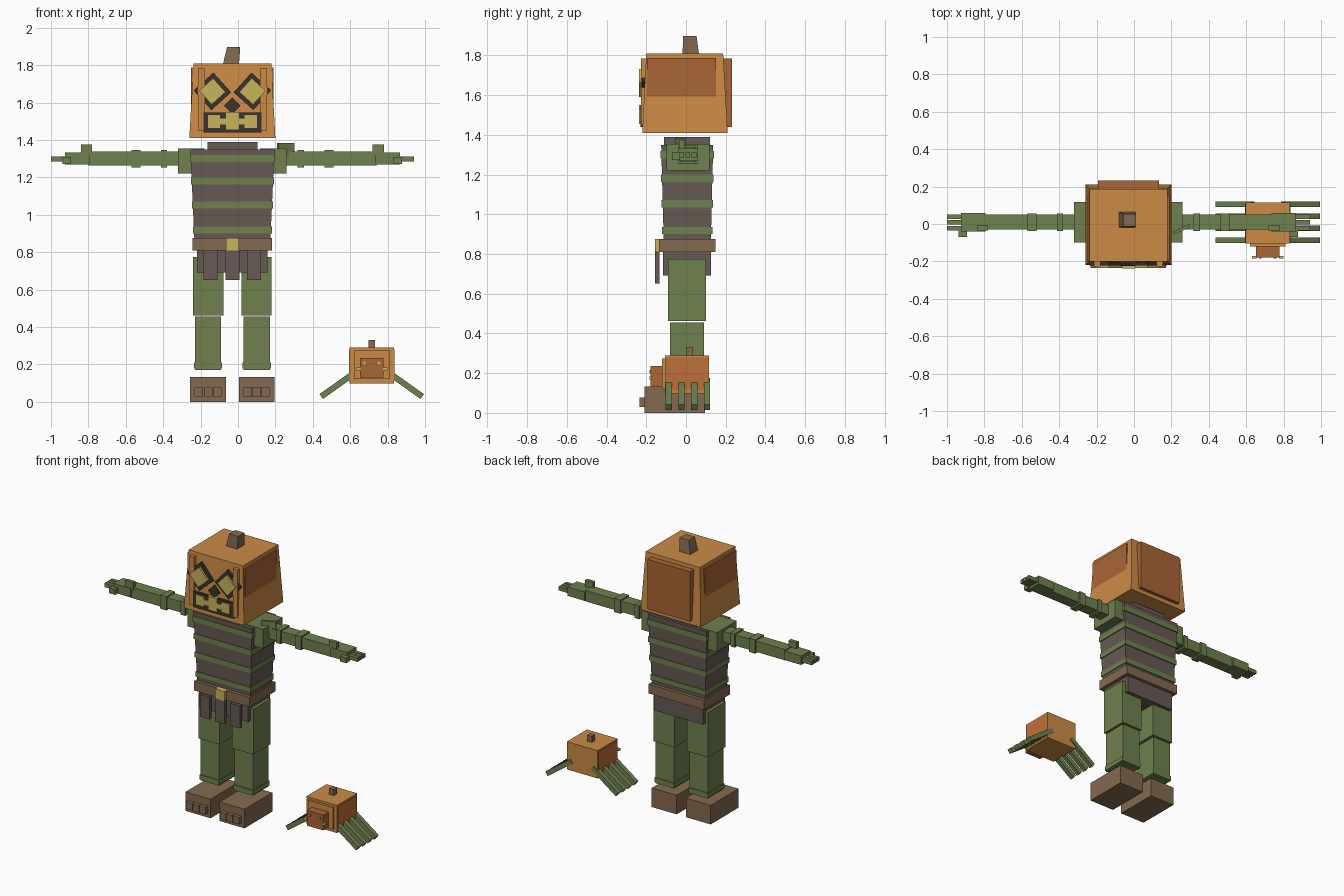
import bpy
import bmesh
from math import radians, atan2, hypot
from mathutils import Matrix, Vector

cube = bpy.data.objects.get("Cube")
if cube:
    bpy.data.objects.remove(cube, do_unlink=True)

CX = -0.03  # middle plane of the figure


def material(name, hex_code):
    def lin(i):
        c = int(hex_code[i:i + 2], 16) / 255
        return c / 12.92 if c <= 0.04045 else ((c + 0.055) / 1.055) ** 2.4
    colour = (lin(0), lin(2), lin(4), 1)
    m = bpy.data.materials.new(name)
    m.use_nodes = True
    m.diffuse_color = colour
    m.node_tree.nodes["Principled BSDF"].inputs["Base Color"].default_value = colour
    return m


ORANGE = material("orange", "CC8B45")
RUST = material("rust orange", "A96636")
AMBER = material("deep amber", "C07038")
GREEN = material("moss green", "6E814E")
CLOTH = material("grey brown cloth", "675A55")
BROWN = material("leather brown", "846A50")
YELLOW = material("yellow", "C8B45B")
BLACK = material("charcoal", "3A342D")


def box(name, x, y, z, mat, rot=None, top=None):
    """Box from ranges; top gives the x and y ranges of the upper face."""
    bm = bmesh.new()
    bmesh.ops.create_cube(bm, size=1)
    centre = Vector((sum(x) / 2, sum(y) / 2, sum(z) / 2))
    for v in bm.verts:
        rx, ry = top if top and v.co.z > 0 else (x, y)
        v.co = Vector((rx[v.co.x > 0], ry[v.co.y > 0], z[v.co.z > 0])) - centre
    if rot:
        bmesh.ops.rotate(bm, verts=bm.verts, matrix=Matrix.Rotation(radians(rot[0]), 3, rot[1]))
    me = bpy.data.meshes.new(name)
    bm.to_mesh(me)
    bm.free()
    me.materials.append(mat)
    ob = bpy.data.objects.new(name, me)
    ob.location = centre
    bpy.context.collection.objects.link(ob)
    return ob


def pair(name, x, y, z, mat, rot=None):
    """Box given by distance from the middle plane, built on both sides."""
    for side, s in (("left", 1), ("right", -1)):
        xs = sorted((CX + s * x[0], CX + s * x[1]))
        box(side + "_" + name, xs, y, z, mat, (s * rot[0], rot[1]) if rot else None)


def mid(name, half, y, z, mat, **kw):
    return box(name, (CX - half, CX + half), y, z, mat, **kw)


# Head shell with raised panels and stem
mid("head", 0.23, (-0.22, 0.21), (1.41, 1.81), ORANGE,
    top=((CX - 0.208, CX + 0.208), (-0.2, 0.187)))
mid("head_back_panel", 0.163, (0.15, 0.232), (1.44, 1.785), RUST)
pair("head_side_panel", (0.15, 0.22), (-0.197, 0.15), (1.45, 1.787), RUST)
pair("face_strip", (0.15, 0.184), (-0.227, -0.19), (1.45, 1.785), ORANGE)
box("head_stem", (-0.082, 0.005), (-0.018, 0.066), (1.80, 1.898), BROWN,
    top=((-0.058, 0.012), (-0.014, 0.053)))

# Carved face
eye, glow = 0.142 / 2, 0.1 / 2
for name, r, y, mat in (("eye_socket", eye, (-0.222, -0.2), BLACK),
                        ("eye_glow", glow, (-0.236, -0.21), YELLOW)):
    pair(name, (0.107 - r, 0.107 + r), y, (1.66 - r, 1.66 + r), mat, (42, 'Y'))
mid("nose", 0.031, (-0.224, -0.2), (1.552, 1.614), BLACK, rot=(45, 'Y'))
mid("mouth", 0.155, (-0.229, -0.2), (1.44, 1.548), BLACK)
mid("mouth_glow_bar", 0.12, (-0.235, -0.21), (1.482, 1.516), YELLOW)
mid("middle_tooth", 0.035, (-0.237, -0.21), (1.455, 1.55), YELLOW)
pair("tooth", (0.066, 0.131), (-0.236, -0.21), (1.465, 1.535), YELLOW)

# Torso with wrapped bands
mid("neck", 0.133, (-0.11, 0.12), (1.33, 1.39), CLOTH)
mid("torso", 0.203, (-0.112, 0.125), (0.86, 1.35), CLOTH,
    top=((CX - 0.225, CX + 0.225), (-0.125, 0.137)))
for i, z in enumerate((0.9, 1.035, 1.162, 1.282)):
    grow = 0.022 * (z - 0.86) / 0.49
    mid(f"torso_band_{i + 1}", 0.209 + grow, (-0.119 - grow / 2, 0.132 + grow / 2),
        (z, z + 0.037), GREEN)

# Belt, buckle, skirt and pouches
mid("belt", 0.213, (-0.135, 0.148), (0.81, 0.875), BROWN)
mid("buckle", 0.035, (-0.157, -0.12), (0.81, 0.876), YELLOW)
mid("skirt", 0.188, (-0.115, 0.125), (0.692, 0.82), CLOTH)
mid("middle_tasset", 0.037, (-0.157, -0.135), (0.652, 0.812), CLOTH)
pair("tasset", (0.079, 0.154), (-0.155, -0.133), (0.652, 0.808), CLOTH)

# Legs and boots
pair("thigh", (0.048, 0.21), (-0.09, 0.10), (0.462, 0.775), GREEN)
pair("shin", (0.06, 0.2), (-0.08, 0.09), (0.17, 0.456), GREEN)
pair("ankle_wrap", (0.055, 0.206), (-0.085, 0.095), (0.178, 0.21), GREEN)
pair("boot", (0.035, 0.226), (-0.208, 0.095), (0, 0.132), BROWN)
for i in range(3):
    x = 0.056 + i * 0.05
    pair(f"toe_{i + 1}", (x, x + 0.046), (-0.234, -0.2), (0.03, 0.078), BROWN)

# Arms held out sideways
pair("shoulder", (0.148, 0.29), (-0.098, 0.118), (1.22, 1.354), GREEN)
pair("arm", (0.2, 0.77), (-0.03, 0.05), (1.263, 1.338), GREEN)
pair("upper_arm_wrap", (0.349, 0.383), (-0.037, 0.057), (1.252, 1.347), GREEN)
pair("elbow_wrap", (0.492, 0.54), (-0.037, 0.057), (1.252, 1.347), GREEN)
pair("hand", (0.765, 0.895), (-0.04, 0.06), (1.27, 1.332), GREEN)
pair("wrist_knob", (0.75, 0.81), (-0.035, -0.008), (1.32, 1.375), GREEN)
pair("thumb", (0.862, 0.908), (-0.07, -0.03), (1.273, 1.31), GREEN)
for i, y in enumerate((-0.034, -0.003, 0.028)):
    pair(f"finger_{i + 1}", (0.88, 0.97), (y, y + 0.024), (1.285, 1.312), GREEN)
box("shoulder_leaf", (0.208, 0.302), (-0.037, -0.02), (1.31, 1.385), GREEN, rot=(25, 'Z'))

# Small crawler beside the figure
CX = 0.715
mid("crawler_body", 0.118, (-0.105, 0.115), (0.098, 0.29), ORANGE)
pair("crawler_side_panel", (0.11, 0.121), (-0.1, 0.11), (0.112, 0.28), AMBER)
mid("crawler_front_plate", 0.096, (-0.12, -0.1), (0.123, 0.275), ORANGE)
mid("crawler_head", 0.063, (-0.178, -0.11), (0.13, 0.235), RUST)
mid("crawler_stem", 0.018, (0, 0.036), (0.28, 0.332), BROWN)
pair("crawler_upper_eye", (0.032, 0.048), (-0.185, -0.17), (0.2, 0.216), YELLOW)
pair("crawler_lower_eye", (0.059, 0.083), (-0.185, -0.17), (0.168, 0.184), YELLOW)
dx, dz = 0.19, -0.135
length = hypot(dx, dz) / 2
slope = -atan2(dz, dx) * 57.3
for i in range(4):
    y = -0.102 + i * 0.064
    pair(f"crawler_leg_{i + 1}", (0.175 - length, 0.175 + length), (y, y + 0.031),
         (0.08, 0.112), GREEN, (slope, 'Y'))
